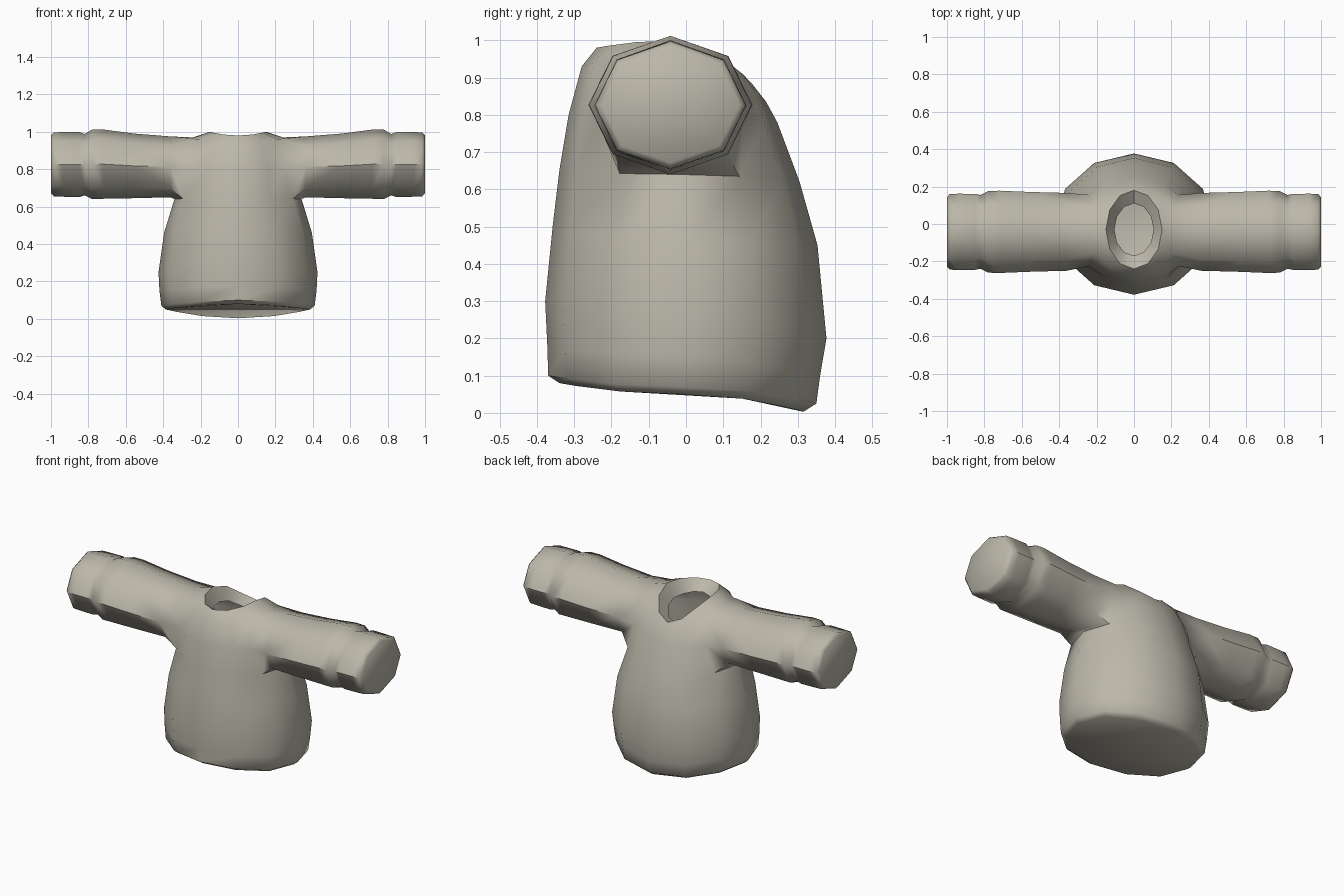
import bpy, bmesh, math

if "Cube" in bpy.data.objects:
    bpy.data.objects.remove(bpy.data.objects["Cube"])

fabric = bpy.data.materials.new("warm grey fabric")
fabric.diffuse_color = (0.50, 0.475, 0.40, 1)
fabric.use_nodes = True
fabric.node_tree.nodes["Principled BSDF"].inputs["Base Color"].default_value = fabric.diffuse_color

# Body rings: front y, front z, back y, back z, half width, side z
BODY = [
    (-.34, .08, .315, .003, .385, .05),
    (-.37, .10, .35, .025, .41, .07),
    (-.372, .175, .36, .10, .42, .15),
    (-.378, .30, .377, .20, .425, .25),
    (-.358, .50, .353, .45, .395, .46),
    (-.34, .65, .305, .62, .34, .64),
    (-.315, .80, .245, .78, .33, .80),
    (-.28, .93, .215, .835, .24, .97),
    (-.24, .98, .18, .88, .15, 1.0),
    (-.17, .93, .11, .85, .105, .92),
]
# Sleeve rings: x, half depth, bottom z, top z
SLEEVE = [
    (.36, .208, .65, .975),
    (.55, .213, .645, .99),
    (.72, .22, .642, 1.012),
    (.78, .218, .64, 1.012),
    (.82, .197, .66, .988),
    (.85, .203, .65, 1.0),
    (.94, .204, .653, .998),
    (.985, .202, .655, .997),
    (1.0, .185, .672, .98),
]
N = 12
bm = bmesh.new()

# Body shell with folded-in neck opening
grid = []
for r, (yf, zf, yb, zb, xh, zm) in enumerate(BODY):
    ring = []
    for c in range(N):
        a = 2 * math.pi * c / N
        if r == 6 and c in (1, 5, 7, 11):      # widen the arm hole
            a += math.radians(13) * (1 if c in (1, 7) else -1)
        s = math.sin(a)
        mid, half = (yf + yb) / 2, (yb - yf) / 2
        z = zm + s * s * ((zb if s > 0 else zf) - zm)
        ring.append(bm.verts.new((xh * math.cos(a), mid + half * s, z)))
    grid.append(ring)

bm.faces.new(grid[0])
for r in range(len(BODY) - 1):
    for c in range(N):
        if r in (5, 6) and c in (11, 0, 5, 6):  # arm holes
            continue
        d = (c + 1) % N
        bm.faces.new((grid[r][c], grid[r][d], grid[r + 1][d], grid[r + 1][c]))

# Sleeves grown from the arm holes
for side, c, back, front in ((1, 0, 1, 11), (-1, 6, 5, 7)):
    prev = [grid[7][c], grid[7][back], grid[6][back], grid[5][back],
            grid[5][c], grid[5][front], grid[6][front], grid[7][front]]
    for x, ry, lo, hi in SLEEVE:
        ring = []
        for k in range(8):
            a = math.pi * k / 4
            ring.append(bm.verts.new((side * x, -.042 + ry * math.sin(a),
                                      (lo + hi) / 2 + (hi - lo) / 2 * math.cos(a))))
        for k in range(8):
            j = (k + 1) % 8
            bm.faces.new((prev[k], prev[j], ring[j], ring[k]))
        prev = ring
    bm.faces.new(prev)

bmesh.ops.delete(bm, geom=[v for v in bm.verts if not v.link_faces], context='VERTS')
bmesh.ops.recalc_face_normals(bm, faces=bm.faces[:])
# Keep the bottom facing down
bm.faces.ensure_lookup_table()
bm.normal_update()
if bm.faces[0].normal.z > 0:
    bmesh.ops.reverse_faces(bm, faces=bm.faces[:])

mesh = bpy.data.meshes.new("shirt")
bm.to_mesh(mesh)
bm.free()
mesh.materials.append(fabric)
shirt = bpy.data.objects.new("shirt", mesh)
bpy.context.collection.objects.link(shirt)
bpy.context.view_layer.objects.active = shirt
shirt.select_set(True)
bpy.ops.object.shade_smooth_by_angle(angle=math.radians(50))
